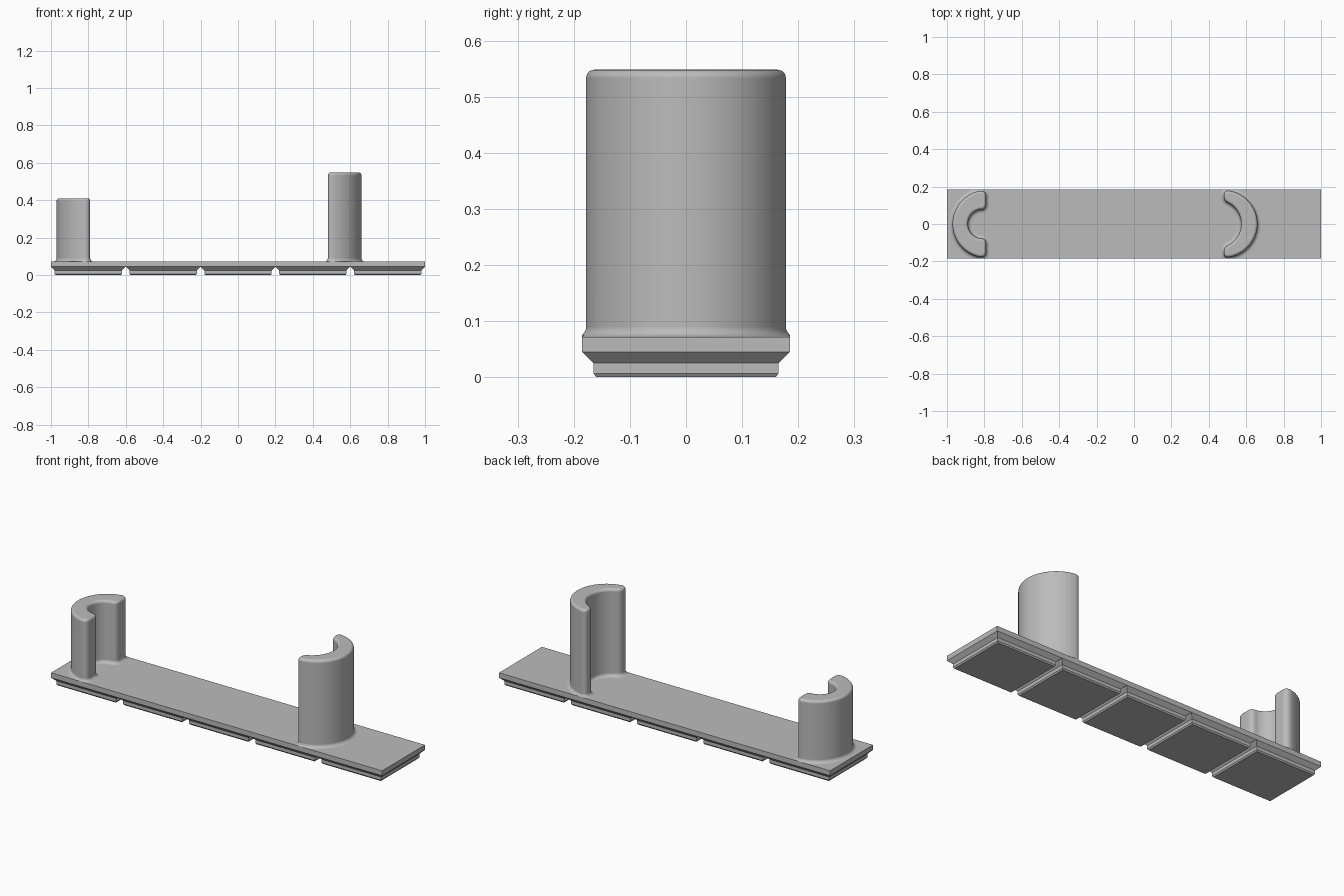
import bpy, bmesh, math

if "Cube" in bpy.data.objects:
    bpy.data.objects.remove(bpy.data.objects["Cube"])

grey = bpy.data.materials.new("light grey")
grey.diffuse_color = (0.5, 0.5, 0.5, 1)
grey.use_nodes = True
grey.node_tree.nodes["Principled BSDF"].inputs["Base Color"].default_value = grey.diffuse_color

TOP = 0.072      # top of the base plate
HALF_Y = 0.185   # half depth of the base plate


def loft(name, rings):
    """Skin a stack of closed rings and cap both ends."""
    bm = bmesh.new()
    rows = [[bm.verts.new(p) for p in ring] for ring in rings]
    n = len(rows[0])
    for a, b in zip(rows, rows[1:]):
        for i in range(n):
            j = (i + 1) % n
            bm.faces.new((a[i], a[j], b[j], b[i]))
    bm.faces.new(rows[0])
    bm.faces.new(rows[-1])
    bmesh.ops.recalc_face_normals(bm, faces=bm.faces)
    mesh = bpy.data.meshes.new(name)
    bm.to_mesh(mesh)
    bm.free()
    mesh.materials.append(grey)
    obj = bpy.data.objects.new(name, mesh)
    bpy.context.collection.objects.link(obj)
    return obj


def rect(cx, hx, hy, z):
    return [(cx + sx * hx, sy * hy, z)
            for sx, sy in ((-1, -1), (1, -1), (1, 1), (-1, 1))]


# Base plate with five stepped feet below it
loft("base_plate", [rect(0, 1, HALF_Y, 0.045), rect(0, 1, HALF_Y, TOP)])
for k in range(5):
    x = -0.8 + 0.4 * k
    steps = ((0.022, 0.0), (0.027, 0.007), (0.027, 0.025))
    profile = [(0.2 - 0.025, 0.16, 0), (0.18, 0.165, 0.007),
               (0.18, 0.165, 0.025), (0.2, HALF_Y, 0.045)]
    loft(f"foot_{k + 1}", [rect(x, *p) for p in profile])


def bezier(p, c, q, n=8):
    return [tuple((1 - t) ** 2 * p[i] + 2 * t * (1 - t) * c[i] + t * t * q[i]
                  for i in (0, 1)) for t in (k / n for k in range(1, n))]


def arc(cx, r, a, b, n):
    return [(cx + r * math.cos(a + (b - a) * k / n),
             r * math.sin(a + (b - a) * k / n)) for k in range(n + 1)]


def crescent(R, c, r, leg_out, leg_in):
    """C-shaped outline, open side on u = 0, with rounded tips."""
    t_out = math.pi / 2 - leg_out / R
    t_in = math.acos(-c / r)
    v_in = r * math.sin(t_in)
    t_trim = t_in - leg_in / r
    outer = arc(0, R, 0, t_out, 24)
    inner = arc(c, r, t_trim, 0, 16)
    wall = [(0, R - leg_out), (0, v_in + leg_in)]
    half = (outer + bezier(outer[-1], (0, R), wall[0]) + wall
            + bezier(wall[1], (0, v_in), inner[0]) + inner)
    return half + [(u, -v) for u, v in reversed(half[1:-1])]


def post(name, face_x, side, height, outline):
    """Extrude the outline with a flared foot and a rounded top rim."""
    n = len(outline)
    normals = []
    for i in range(n):
        (u0, v0), (u1, v1) = outline[i - 1], outline[(i + 1) % n]
        length = math.hypot(u1 - u0, v1 - v0)
        normals.append(((v1 - v0) / length, (u0 - u1) / length))
    flare, rim = 0.018, 0.015
    angles = [math.pi / 2 * k / 5 for k in range(6)]
    levels = [(flare * (1 - math.sin(a)), TOP + flare * (1 - math.cos(a)))
              for a in angles]
    levels += [(-rim * (1 - math.cos(a)), height - rim * (1 - math.sin(a)))
               for a in angles]
    rings = []
    for d, z in levels:
        rings.append([(face_x + side * (u + d * nu),
                       max(-HALF_Y, min(HALF_Y, v + d * nv)), z)
                      for (u, v), (nu, nv) in zip(outline, normals)])
    obj = loft(name, rings)
    bpy.context.view_layer.objects.active = obj
    obj.select_set(True)
    bpy.ops.object.shade_smooth_by_angle(angle=math.radians(40))
    obj.select_set(False)
    weighted = obj.modifiers.new("flat_cap_shading", "WEIGHTED_NORMAL")
    weighted.keep_sharp = True


# Two facing holder posts
post("short_post", -0.79, -1, 0.41, crescent(0.18, 0.02, 0.078, 0.035, 0.035))
post("tall_post", 0.48, 1, 0.548, crescent(0.18, -0.033, 0.126, 0.028, 0.028))
